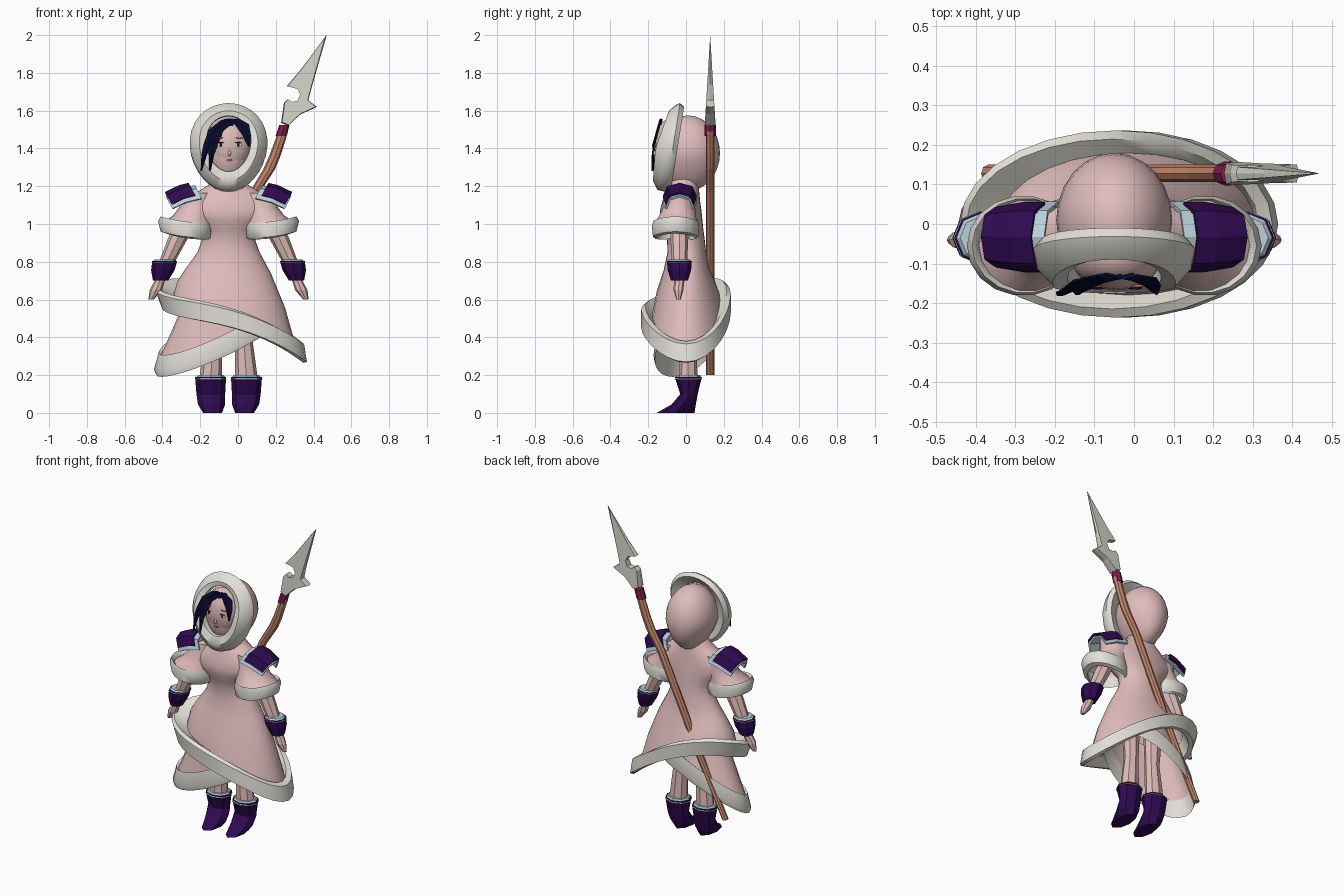
import bpy, bmesh
from math import cos, sin, pi, sqrt, radians

if "Cube" in bpy.data.objects:
    bpy.data.objects.remove(bpy.data.objects["Cube"])

CX = -0.05  # middle of the figure


def material(name, r, g, b):
    m = bpy.data.materials.new(name)
    m.use_nodes = True
    m.diffuse_color = (r, g, b, 1)
    m.node_tree.nodes["Principled BSDF"].inputs["Base Color"].default_value = (r, g, b, 1)
    return m


PINK = material("pink cloth", .75, .51, .51)
FUR = material("white fur", .76, .74, .68)
PURPLE = material("purple leather", .028, .003, .08)
BLUE = material("pale blue edging", .5, .63, .7)
NAVY = material("navy hair", .002, .003, .028)
WOOD = material("brown wood", .55, .24, .15)
MAGENTA = material("magenta binding", .24, .012, .09)
SKIN = material("skin", .73, .5, .47)
STEEL = material("pale steel", .65, .64, .58)
LIPS = material("lip red", .45, .13, .13)


def finish(name, bm, mat, smooth):
    bmesh.ops.recalc_face_normals(bm, faces=bm.faces)
    me = bpy.data.meshes.new(name)
    bm.to_mesh(me)
    bm.free()
    ob = bpy.data.objects.new(name, me)
    bpy.context.collection.objects.link(ob)
    me.materials.append(mat)
    if smooth:
        bpy.ops.object.select_all(action='DESELECT')
        ob.select_set(True)
        bpy.context.view_layer.objects.active = ob
        bpy.ops.object.shade_smooth_by_angle(angle=radians(50))
    return ob


def ring(x, y, z, rx, ry, n=8, lift=None):
    """Horizontal ellipse; lift(u, v) bends its height."""
    pts = []
    for i in range(n):
        u, v = cos(2 * pi * i / n), sin(2 * pi * i / n)
        pts.append((x + rx * u, y + ry * v, z + (lift(u, v) if lift else 0)))
    return pts


def loft(name, mat, rings, caps=True, loop=False, smooth=False):
    bm = bmesh.new()
    rows = [[bm.verts.new(p) for p in r] for r in rings]
    n = len(rows[0])
    for a, b in zip(rows, rows[1:] + (rows[:1] if loop else [])):
        for i in range(n):
            j = (i + 1) % n
            bm.faces.new((a[i], a[j], b[j], b[i]))
    if caps and not loop:
        bm.faces.new(rows[0])
        bm.faces.new(rows[-1])
    return finish(name, bm, mat, smooth)


def ball(name, mat, loc, size, seg=20, taper=0):
    """Ellipsoid, narrowed towards its foot by taper."""
    bm = bmesh.new()
    bmesh.ops.create_uvsphere(bm, u_segments=seg, v_segments=seg // 2 + 2, radius=1)
    for v in bm.verts:
        v.co.x *= 1 + taper * min(0, v.co.z)
        v.co = [loc[k] + size[k] * v.co[k] for k in range(3)]
    return finish(name, bm, mat, True)


# Dress with a slanting, curved hem
def hem(k):
    return lambda u, v: k * (-.145 * u - .075 * u * u + .04 * v - .04 * u * v)


body = [(1.27, 0, .06, .06, 0), (1.21, -.015, .1, .08, 0), (1.17, -.02, .165, .09, 0),
        (1.12, -.025, .235, .1, 0), (1.07, -.028, .25, .11, 0), (1.02, -.025, .2, .112, 0),
        (.97, -.01, .143, .102, 0), (.91, 0, .143, .1, 0), (.85, .004, .165, .102, 0),
        (.76, .002, .225, .12, .1)]
N = 28
rings = [ring(CX, y, z, rx, ry, N, hem(k)) for z, y, rx, ry, k in body]
rings += [ring(-.035, 0, .665, .285, .155, N, hem(.5)), ring(-.015, 0, .56, .325, .18, N, hem(1))]
loft("dress", PINK, rings, caps=False, smooth=True)
loft("dress_fur_hem", FUR, [
    ring(-.018, 0, .555, .32, .178, N, hem(1)), ring(-.055, 0, .60, .37, .215, N, hem(1)),
    ring(-.045, 0, .585, .395, .237, N, hem(1)), ring(-.02, 0, .49, .385, .237, N, hem(1)),
    ring(-.015, 0, .485, .36, .215, N, hem(1))], loop=True, smooth=True)


# Underskirt slanting the other way
def under(u, v):
    return .14 * u + .065 * v


loft("underskirt", PINK, [ring(-.07, 0, .62, .2, .125, N), ring(-.115, 0, .44, .295, .152, N, under)],
     caps=False, smooth=True)
loft("underskirt_fur_hem", FUR, [
    ring(-.115, 0, .45, .29, .147, N, under), ring(-.115, 0, .46, .305, .16, N, under),
    ring(-.113, 0, .37, .332, .172, N, under), ring(-.112, 0, .345, .322, .165, N, under)],
    loop=True, smooth=True)


# Shoulder plates: flat-topped, sloping outwards, with folded-down front and back
def shoulder_plate(name, mat, s, u0, u1, half, lower, fold):
    bm = bmesh.new()
    rows = []
    for u in (u0, .4, .8, u1):
        w = half * (1 - .25 * max(0, u - .4))
        ridge = 1.212 - .03 * u - .03 * max(0, u - .4) - lower
        rows.append([bm.verts.new((CX + s * (.21 + .125 * u - .035 * f), -.033 + w * v,
                                   ridge - fold * f))
                     for v, f in ((-1, 1), (-.75, .25), (0, 0), (.75, .25), (1, 1))])
    for a, b in zip(rows, rows[1:]):
        for j in range(4):
            bm.faces.new((a[j], a[j + 1], b[j + 1], b[j]))
    ob = finish(name, bm, mat, False)
    mod = ob.modifiers.new("thickness", 'SOLIDIFY')
    mod.thickness = .012
    mod.offset = 0


for s, side in ((1, "left"), (-1, "right")):
    def limb(part, mat, rows, n=8, **kw):
        return loft(f"{side}_{part}", mat,
                    [ring(CX + s * dx, y, z, rx, ry, n) for dx, y, z, rx, ry in rows], **kw)

    limb("sleeve", PINK, [(.17, -.03, 1.165, .1, .075), (.17, -.035, 1.09, .09, .085),
                          (.195, -.045, 1.045, .1, .098), (.225, -.055, 1.0, .135, .118)],
         n=18, caps=False, smooth=True)

    def droop(u, v):
        return .015 * s * u - .012 * v * v

    loft(f"{side}_sleeve_fur", FUR, [
        ring(CX + s * dx, -.055, z, rx, ry, 18, droop) for dx, z, rx, ry in (
            (.22, 1.01, .125, .112), (.225, 1.025, .135, .12), (.23, 1.0, .143, .127),
            (.225, .945, .135, .122), (.215, .935, .115, .105))], loop=True, smooth=True)
    shoulder_plate(f"{side}_shoulder_edging", BLUE, s, -.27, .97, .084, .02, .066)
    shoulder_plate(f"{side}_shoulder_plate", PURPLE, s, 0, 1, .083, 0, .062)

    # Arm, cuff and hand
    limb("arm", SKIN, [(.2, -.035, 1.08, .05, .05), (.27, -.035, .92, .052, .047),
                       (.335, -.035, .78, .04, .04)])
    limb("cuff_edging", BLUE, [(.335, -.035, .812, .055, .055), (.34, -.035, .795, .068, .068)])
    limb("cuff", PURPLE, [(.338, -.035, .803, .066, .066), (.348, -.035, .755, .062, .062),
                          (.36, -.035, .7, .04, .045)])
    limb("hand", SKIN, [(.36, -.035, .71, .026, .028), (.385, -.04, .65, .033, .026),
                        (.41, -.04, .6, .014, .012)])

    # Leg and boot
    limb("leg", SKIN, [(.085, .01, .62, .06, .05), (.08, .01, .4, .045, .042),
                       (.095, .012, .18, .06, .05)])
    limb("boot_edging", BLUE, [(.094, .012, .2, .068, .062), (.095, .012, .178, .084, .074)])
    limb("boot", PURPLE, [(.095, .012, .19, .082, .072), (.094, .016, .1, .076, .046),
                          (.09, -.012, .045, .072, .064), (.085, -.055, 0, .05, .1)])

# Hood and its fur rim
ball("hood", PINK, (CX, .01, 1.375), (.147, .17, .2), seg=24, taper=.3)


def rim(rx, rz, zc, y, low, high):
    """Upright ellipse leaning back by separate slopes below and above the cheeks."""
    pts = []
    for i in range(32):
        a = 2 * pi * i / 32
        z = zc + rz * sin(a)
        pts.append((CX + rx * cos(a) * (1 + .1 * sin(a)),
                    y + (high if z > 1.4 else low) * (z - 1.4), z))
    return pts


loft("hood_fur_rim", FUR, [
    rim(.185, .215, 1.405, -.045, .16, .16), rim(.205, .235, 1.405, -.07, .16, .16),
    rim(.195, .225, 1.405, -.115, .16, .26), rim(.155, .185, 1.415, -.162, .08, .36),
    rim(.118, .148, 1.425, -.15, .05, .36), rim(.115, .145, 1.425, -.08, .1, .16)],
    loop=True, smooth=True)

# Face
FX = -.045
ball("face", SKIN, (FX, -.08, 1.415), (.117, .088, .145), taper=.12)


def feature(name, mat, x, z, w, h, out=0):
    """Thin painted patch laid on the face."""
    y = -.08 - .088 * sqrt(1 - ((x - FX) / .117) ** 2 - ((z - 1.415) / .145) ** 2)
    ball(name, mat, (x, y - out, z), (w, .004, h), seg=10)


for s, side in ((1, "left"), (-1, "right")):
    x = FX + s * .047
    feature(f"{side}_eye_white", FUR, x, 1.42, .02, .01)
    feature(f"{side}_iris", NAVY, x, 1.421, .008, .009, .002)
    feature(f"{side}_lash", NAVY, x, 1.431, .021, .002, .002)
    feature(f"{side}_brow", LIPS, x, 1.455, .024, .003)
feature("mouth", LIPS, FX, 1.337, .018, .005, .001)
ball("nose", SKIN, (FX, -.164, 1.375), (.009, .01, .016), seg=8)


# Hair locks: tapering flat strips of (x, z, width)
def lock(name, pts, out=0):
    bm = bmesh.new()
    rows = []
    for x, z, w in pts:
        y = -.166 + .28 * max(0, z - 1.4) - out
        rows.append([bm.verts.new((x + d * w / 2, y - (.008 if d == 0 else 0), z)) for d in (-1, 0, 1)])
    for a, b in zip(rows, rows[1:]):
        for j in (0, 1):
            bm.faces.new((a[j], a[j + 1], b[j + 1], b[j]))
    ob = finish(name, bm, NAVY, False)
    ob.modifiers.new("thickness", 'SOLIDIFY').thickness = .006


lock("left_lock", [(-.025, 1.555, .06), (.022, 1.525, .07), (.046, 1.47, .04), (.058, 1.41, .004)], .004)
lock("fringe", [(-.035, 1.555, .07), (-.085, 1.51, .1), (-.125, 1.45, .06), (-.14, 1.37, .03),
                (-.148, 1.28, .008)], .006)
lock("right_lock", [(-.06, 1.55, .06), (-.125, 1.5, .06), (-.16, 1.43, .04), (-.18, 1.36, .028),
                    (-.195, 1.28, .006)], .008)

# Spear: crooked shaft, binding and notched blade
SY = .128
shaft = [(-.37, .2, .017), (-.15, .64, .022), (-.1, .76, .025), (.09, 1.17, .028), (.165, 1.29, .031),
         (.195, 1.36, .03), (.24, 1.49, .026)]
loft("spear_shaft", WOOD, [ring(x, SY, z, r, .022) for x, z, r in shaft])
loft("spear_binding", MAGENTA, [ring(.228, SY, 1.465, .029, .03), ring(.246, SY, 1.525, .027, .03)])
outline = [(.228, 1.535), (.243, 1.64), (.262, 1.66), (.285, 1.645), (.315, 1.652), (.33, 1.685),
           (.315, 1.715), (.288, 1.724), (.258, 1.73), (.33, 1.815), (.47, 2.0),
           (.395, 1.74), (.372, 1.655), (.418, 1.62), (.33, 1.58), (.265, 1.52)]
bm = bmesh.new()
mid = [bm.verts.new((x, SY, z)) for x, z in outline]
for d in (-1, 1):
    # flat cheeks, thickest at the socket and drawn to a sharp edge
    cheek = [bm.verts.new((x + .06 * (.32 - x), SY + d * .06 * (2 - z), z + .03 * (1.68 - z)))
             for x, z in outline]
    bm.faces.new(cheek)
    for i in range(len(mid)):
        j = (i + 1) % len(mid)
        bm.faces.new((mid[i], mid[j], cheek[j], cheek[i]))
bm.normal_update()
bmesh.ops.triangulate(bm, faces=[f for f in bm.faces if len(f.verts) > 4])
finish("spear_blade", bm, STEEL, False)
